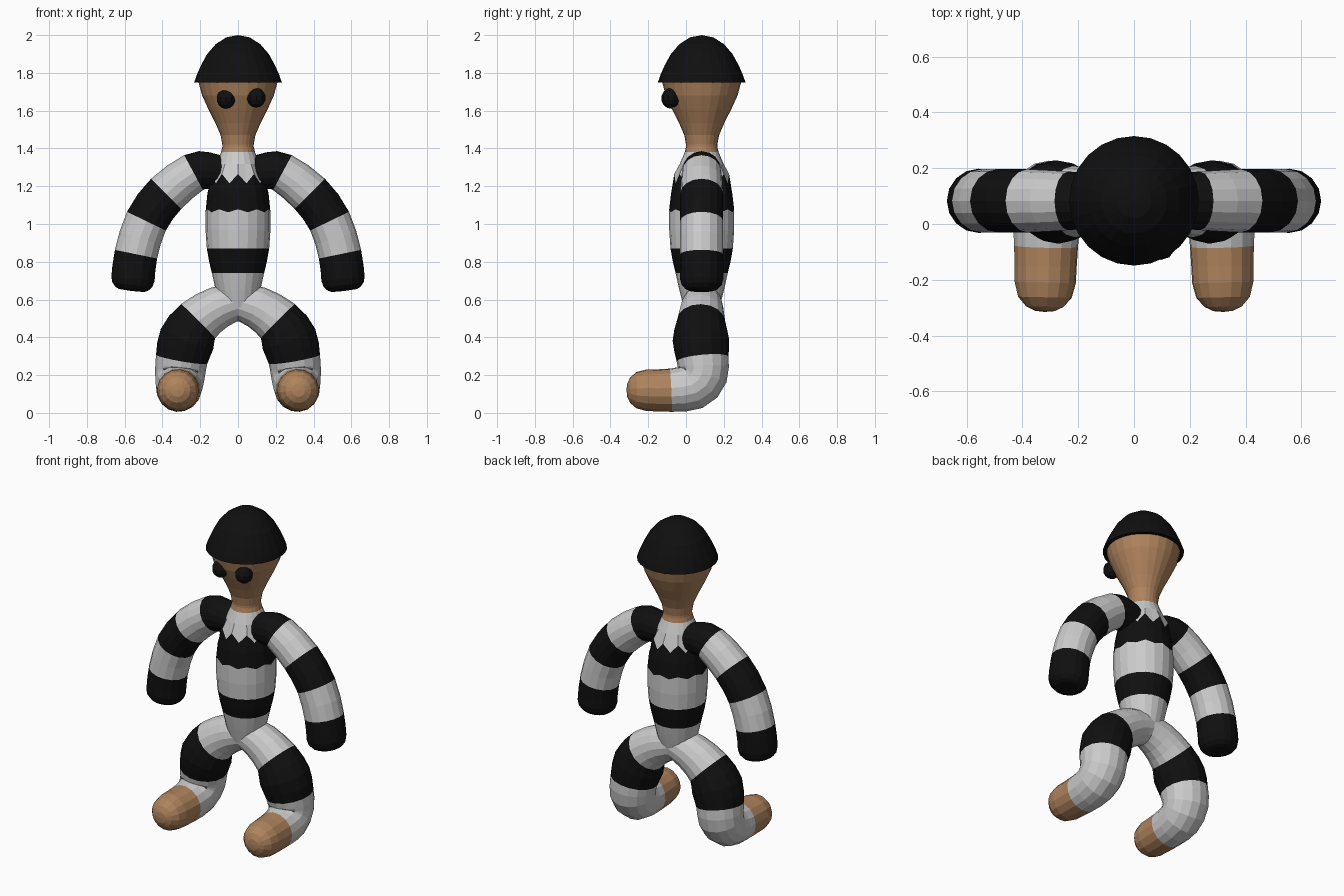
import bpy, bmesh, math
from mathutils import Vector

if "Cube" in bpy.data.objects:
    bpy.data.objects.remove(bpy.data.objects["Cube"])

YC = 0.083  # body axis


def mat(name, rgb):
    m = bpy.data.materials.new(name)
    m.diffuse_color = (*rgb, 1)
    m.use_nodes = True
    m.node_tree.nodes["Principled BSDF"].inputs["Base Color"].default_value = m.diffuse_color
    return m


BLACK, GREY, SKIN = 0, 1, 2
MATS = [mat("black", (0.005, 0.005, 0.005)),
        mat("pale_grey", (0.55, 0.55, 0.55)),
        mat("tan", (0.43, 0.23, 0.11))]


def catmull(a, b, c, d, t):
    return 0.5 * (2 * b + (c - a) * t + (2 * a - 5 * b + 4 * c - d) * t * t
                  + (3 * b - a - 3 * c + d) * t ** 3)


def finish(bm, name, mirror=False):
    bmesh.ops.recalc_face_normals(bm, faces=bm.faces)
    me = bpy.data.meshes.new(name)
    bm.to_mesh(me)
    bm.free()
    for m in MATS:
        me.materials.append(m)
    ob = bpy.data.objects.new(name, me)
    bpy.context.collection.objects.link(ob)
    if mirror:
        ob.modifiers.new("mirror", 'MIRROR').use_mirror_merge = False
    return ob


def tube(name, path, sides=16, sub=2, cap=0.0, mirror=False, jagged=None):
    """path rows: x, y, z, radius, colour of the stretch that follows."""
    P = [Vector(p[:4]) for p in path]
    rings, cols = [], []
    for i in range(len(P) - 1):
        a, d = P[max(i - 1, 0)], P[min(i + 2, len(P) - 1)]
        for k in range(sub):
            rings.append(catmull(a, P[i], P[i + 1], d, k / sub))
            cols.append(path[i][4])
    rings.append(P[-1])
    cols.append(path[-1][4])
    if cap:  # rounded end
        end = (P[-1].xyz - P[-2].xyz).normalized()
        for deg in (30, 55, 75):
            w = math.radians(deg)
            q = P[-1].xyz + end * cap * math.sin(w)
            r = P[-1].w * (1 - cap / 0.115 * (1 - math.cos(w)))
            rings.append(Vector((*q, r)))
            cols.append(path[-1][4])
        tip = P[-1].xyz + end * cap
    bm = bmesh.new()
    side, prev = Vector((0, 1, 0)), None
    if abs((P[1].xyz - P[0].xyz).normalized().y) > 0.9:
        side = Vector((1, 0, 0))
    for i, c in enumerate(rings):
        t = (rings[min(i + 1, len(rings) - 1)].xyz - rings[max(i - 1, 0)].xyz).normalized()
        side = (side - t * side.dot(t)).normalized()
        up = t.cross(side)
        loop = []
        for k in range(sides):
            w = 2 * math.pi * k / sides
            v = c.xyz + (side * math.cos(w) + up * math.sin(w)) * c.w
            if jagged and i in jagged:
                v.z += jagged[i] * (-1) ** k
            loop.append(bm.verts.new(v))
        if prev:
            for k in range(sides):
                j = (k + 1) % sides
                f = bm.faces.new((prev[k], prev[j], loop[j], loop[k]))
                f.material_index = cols[i - 1]
        prev = loop
    if cap:
        v = bm.verts.new(tip)
        for k in range(sides):
            f = bm.faces.new((prev[k], prev[(k + 1) % sides], v))
            f.material_index = cols[-1]
    return finish(bm, name, mirror)


def lathe(name, profile, colour, sides=24):
    bm = bmesh.new()
    vs = [bm.verts.new((r, YC, z)) for r, z in profile]
    es = [bm.edges.new(p) for p in zip(vs, vs[1:])]
    bmesh.ops.spin(bm, geom=vs + es, cent=(0, YC, 0), axis=(0, 0, 1),
                   angle=2 * math.pi, steps=sides, use_merge=True)
    bmesh.ops.remove_doubles(bm, verts=bm.verts, dist=1e-4)
    for f in bm.faces:
        f.material_index = colour
    return finish(bm, name)


# Striped torso, from the neck down to the hips
tube("torso", [(0, YC, z, r, c) for z, r, c in (
    (1.42, 0.083, SKIN), (1.38, 0.09, GREY), (1.24, 0.145, BLACK),
    (1.07, 0.172, GREY), (0.87, 0.165, BLACK), (0.74, 0.138, GREY),
    (0.65, 0.118, GREY), (0.56, 0.095, GREY))],
    sides=20, jagged={4: 0.025, 6: 0.008})

# Striped arms
tube("arm", [(0.08, YC, 1.27, 0.085, BLACK), (0.16, YC, 1.282, 0.098, BLACK),
             (0.235, YC, 1.272, 0.105, GREY), (0.38, YC, 1.16, 0.113, BLACK),
             (0.485, YC, 1.015, 0.114, GREY), (0.54, YC, 0.84, 0.114, BLACK),
             (0.556, YC, 0.71, 0.115, BLACK)], cap=0.065, mirror=True)

# Legs bending forward into bare feet
tube("leg", [(0.0, 0.088, 0.59, 0.098, GREY), (0.1, 0.085, 0.56, 0.112, GREY),
             (0.212, 0.08, 0.485, 0.128, BLACK), (0.27, 0.078, 0.39, 0.149, BLACK),
             (0.298, 0.088, 0.285, 0.138, GREY), (0.307, 0.088, 0.2, 0.132, GREY),
             (0.312, 0.035, 0.138, 0.124, GREY), (0.315, -0.08, 0.12, 0.115, SKIN),
             (0.318, -0.21, 0.12, 0.11, SKIN)], cap=0.105, mirror=True)

# Tapered head and neck
lathe("head", [(0.084, 1.37), (0.083, 1.42), (0.092, 1.47), (0.12, 1.535),
               (0.158, 1.61), (0.19, 1.68), (0.209, 1.75), (0.195, 1.8), (0, 1.85)], SKIN)

# Domed cap with an overhanging rim
lathe("cap", [(0.18, 1.752), (0.232, 1.75), (0.218, 1.79), (0.196, 1.84),
              (0.163, 1.9), (0.118, 1.952), (0.062, 1.988), (0, 2.0)], BLACK)

# Bead eyes
for label, x, z in (("right", -0.064, 1.662), ("left", 0.097, 1.668)):
    bm = bmesh.new()
    bmesh.ops.create_uvsphere(bm, u_segments=10, v_segments=7, radius=0.052)
    bmesh.ops.translate(bm, verts=bm.verts, vec=(x, -0.078, z))
    finish(bm, label + "_eye")
